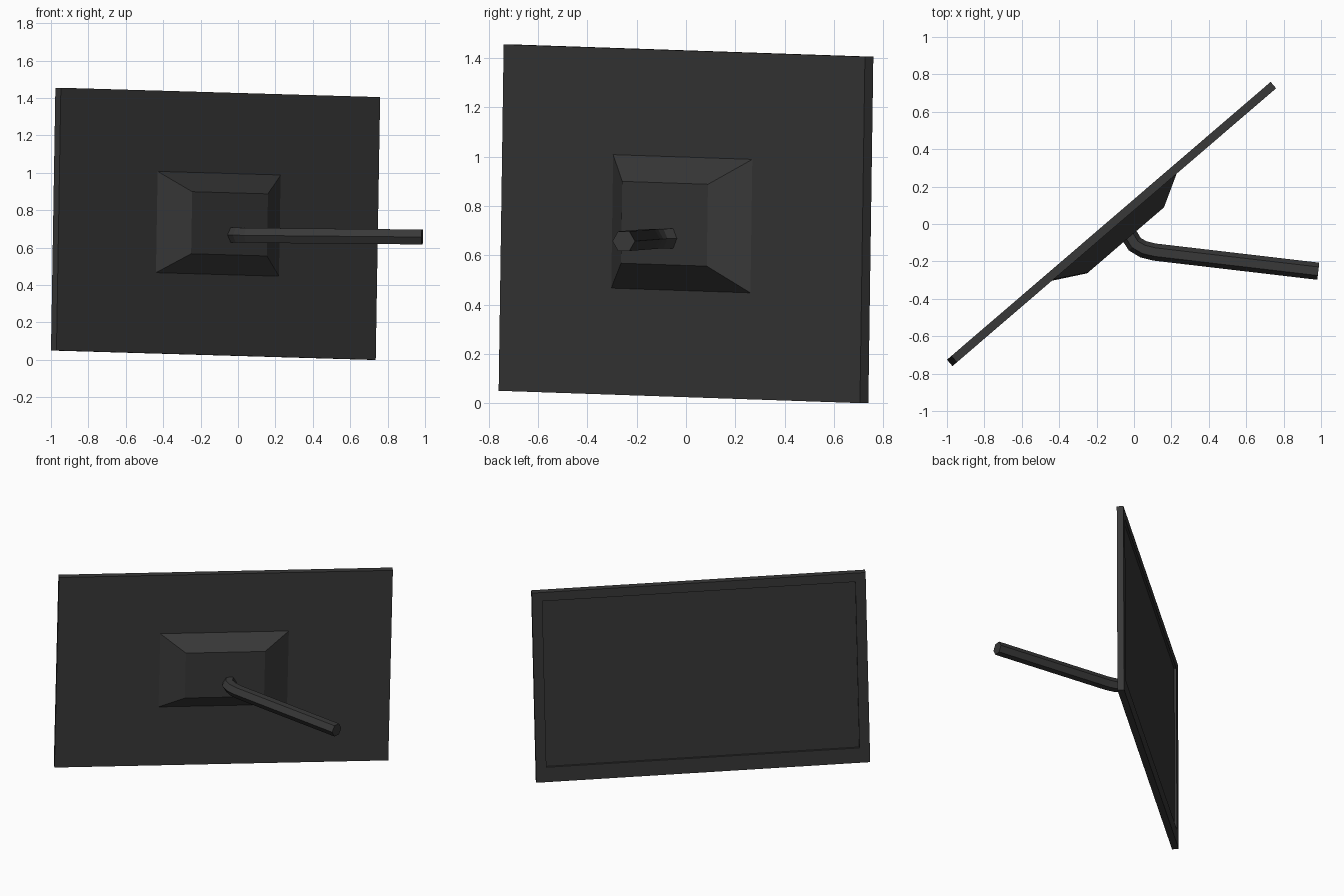
import bpy, bmesh, math
from mathutils import Matrix, Vector

if "Cube" in bpy.data.objects:
    bpy.data.objects.remove(bpy.data.objects["Cube"])

mat = bpy.data.materials.new("dark_grey")
mat.diffuse_color = (0.04, 0.04, 0.04, 1)
mat.use_nodes = True
mat.node_tree.nodes["Principled BSDF"].inputs["Base Color"].default_value = mat.diffuse_color

# Panel frame: turned about z, slightly rolled in its own plane
PANEL = (Matrix.Translation((-0.12, 0, 0.7275))
         @ Matrix.Rotation(math.radians(40.64), 4, 'Z')
         @ Matrix.Rotation(math.radians(1.27), 4, 'Y'))
W, H, T = 2.25, 1.405, 0.045


def finish(bm, name, matrix=None):
    if matrix:
        bm.transform(matrix)
    bmesh.ops.recalc_face_normals(bm, faces=bm.faces)
    me = bpy.data.meshes.new(name)
    bm.to_mesh(me)
    bm.free()
    me.materials.append(mat)
    ob = bpy.data.objects.new(name, me)
    bpy.context.collection.objects.link(ob)
    return ob


def loft(rings):
    """Skin a list of equal-sized point rings and cap both ends."""
    bm = bmesh.new()
    vs = [[bm.verts.new(p) for p in r] for r in rings]
    n = len(vs[0])
    for a, b in zip(vs, vs[1:]):
        for i in range(n):
            j = (i + 1) % n
            bm.faces.new((a[i], a[j], b[j], b[i]))
    bm.faces.new(vs[0])
    bm.faces.new(vs[-1])
    return bm


def rect(hw, hh, y, zc=0):
    return [(-hw, y, zc - hh), (hw, y, zc - hh), (hw, y, zc + hh), (-hw, y, zc + hh)]


# Screen panel with a shallow recessed display (thicker border at the bottom)
side, top, bottom, depth = 0.07, 0.065, 0.11, 0.015
hw, hh, zc = W / 2 - side, (H - top - bottom) / 2, (bottom - top) / 2
finish(loft([rect(W / 2, H / 2, -T / 2), rect(W / 2, H / 2, T / 2),
             rect(hw, hh, T / 2, zc), rect(hw, hh, T / 2 - depth, zc)]),
       "screen_panel", PANEL)

# Tapered housing on the rear
finish(loft([rect(0.437, 0.273, -T / 2 + 0.002), rect(0.267, 0.166, -0.115)]),
       "rear_housing", PANEL)

# Bent hexagonal support arm
path = [Vector(p) for p in ((-0.022, -0.066, 0.668), (0.004, -0.108, 0.667),
                            (0.05, -0.135, 0.666), (0.11, -0.15, 0.665),
                            (0.985, -0.2525, 0.657))]
R = 0.046
rings = []
for i, p in enumerate(path):
    d = (path[min(i + 1, len(path) - 1)] - path[max(i - 1, 0)]).normalized()
    if i == 0:
        d = PANEL.to_3x3() @ Vector((0, -1, 0))
    s = d.cross(Vector((0, 0, 1))).normalized()
    u = s.cross(d)
    rings.append([p + R * (math.cos(a) * s + math.sin(a) * u)
                  for a in (math.pi / 3 * k for k in range(6))])
finish(loft(rings), "support_arm")
